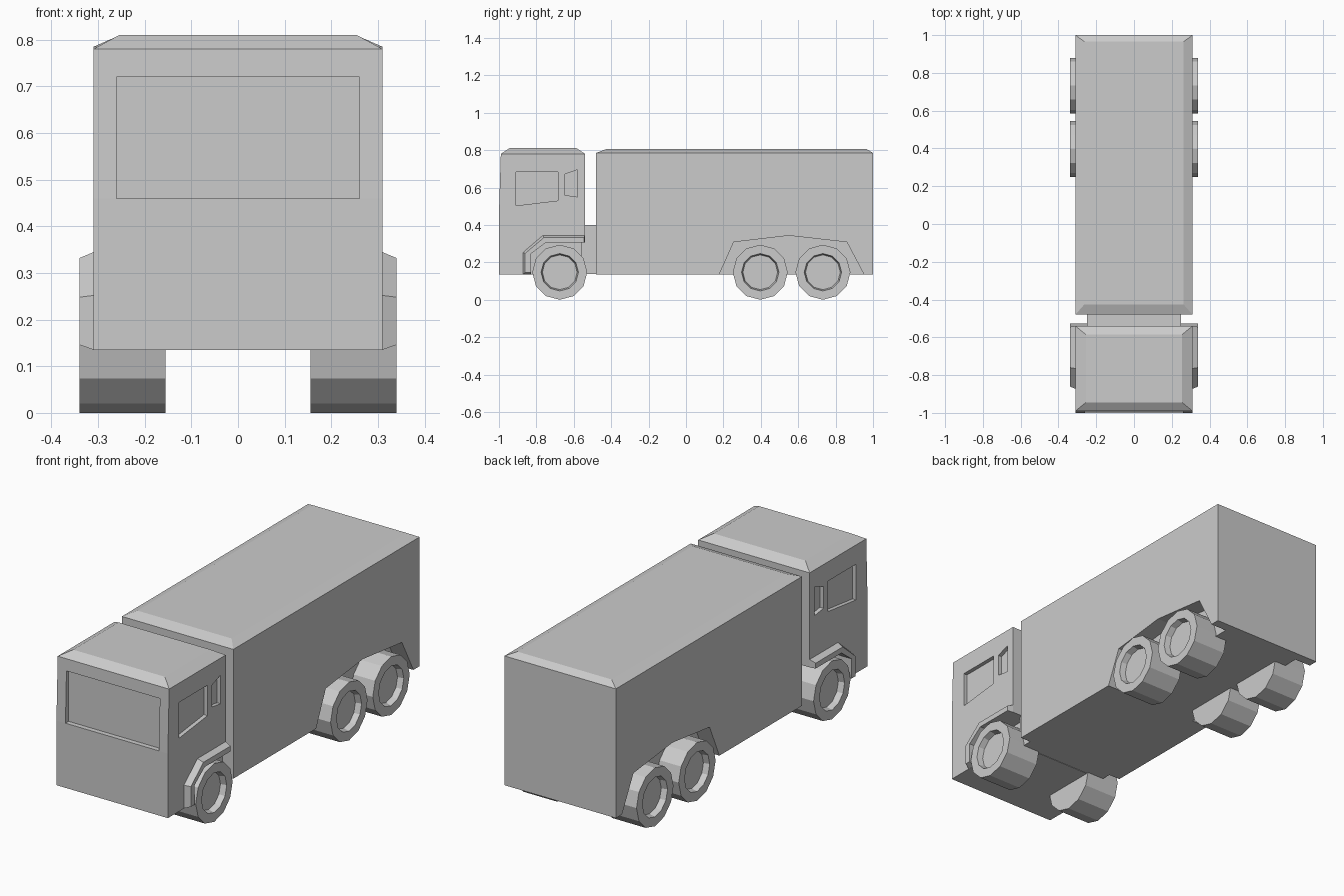
import bpy, bmesh, math

if "Cube" in bpy.data.objects:
    bpy.data.objects.remove(bpy.data.objects["Cube"])


def add_object(name, bm):
    bmesh.ops.recalc_face_normals(bm, faces=bm.faces)
    mesh = bpy.data.meshes.new(name)
    bm.to_mesh(mesh)
    bm.free()
    obj = bpy.data.objects.new(name, mesh)
    bpy.context.collection.objects.link(obj)
    return obj


def loft(name, rings):
    """Closed solid through matching rings of points."""
    bm = bmesh.new()
    loops = [[bm.verts.new(p) for p in ring] for ring in rings]
    n = len(loops[0])
    for a, b in zip(loops, loops[1:]):
        for i in range(n):
            j = (i + 1) % n
            bm.faces.new((a[i], a[j], b[j], b[i]))
    bm.faces.new(loops[0])
    bm.faces.new(loops[-1])
    return add_object(name, bm)


def stack(name, levels):
    """Body from rectangular levels: half width, front y, back y, z."""
    return loft(name, [[(-w, f, z), (w, f, z), (w, b, z), (-w, b, z)]
                       for w, f, b, z in levels])


def side_prism(name, profile, x0, x1, outer=None):
    """Extrude a (y, z) profile along x, optionally to a different end profile."""
    return loft(name, [[(x0, y, z) for y, z in profile],
                       [(x1, y, z) for y, z in (outer or profile)]])


def cut(target, cutter):
    mod = target.modifiers.new("cut", 'BOOLEAN')
    mod.operation = 'DIFFERENCE'
    mod.solver = 'EXACT'
    mod.object = cutter
    bpy.context.view_layer.objects.active = target
    bpy.ops.object.modifier_apply(modifier=mod.name)
    bpy.data.objects.remove(cutter)


def wheel(name, side, y):
    """Twelve-sided tyre with a recessed hub on the outer face."""
    r = 0.147
    rings = []
    for radius, x in ((r, 0.155), (r, 0.34), (0.1, 0.34), (0.093, 0.31)):
        rings.append([(side * x,
                       y + radius * math.sin(k * math.pi / 6),
                       r + radius * math.cos(k * math.pi / 6)) for k in range(12)])
    return loft(name, rings)


# Cab, cargo box and the chassis block joining them
cab = stack("cab", [(0.31, -1.0, -0.54, 0.135), (0.31, -1.0, -0.54, 0.46),
                    (0.31, -0.99, -0.54, 0.78), (0.255, -0.945, -0.585, 0.81)])
cargo_box = stack("cargo_box", [(0.31, -0.48, 1.0, 0.135), (0.31, -0.48, 1.0, 0.785),
                                (0.262, -0.425, 0.965, 0.806)])
stack("chassis_link", [(0.25, -0.56, -0.46, 0.137), (0.25, -0.56, -0.46, 0.4)])

# Recessed windscreen
cut(cab, stack("windscreen_cutter", [(0.26, -1.1, -0.975, 0.46),
                                     (0.26, -1.1, -0.975, 0.72)]))

door_window = [(-0.91, 0.503), (-0.685, 0.53), (-0.685, 0.683), (-0.91, 0.683)]
rear_window = [(-0.65, 0.56), (-0.58, 0.55), (-0.58, 0.695), (-0.65, 0.67)]
front_well = [(-0.83, 0.1), (-0.83, 0.245), (-0.75, 0.305), (-0.5, 0.305), (-0.5, 0.1)]
rear_well = [(0.162, 0.1), (0.255, 0.308), (0.55, 0.343), (0.86, 0.308), (0.97, 0.1)]
fender_inner = [(-0.873, 0.135), (-0.873, 0.252), (-0.765, 0.345), (-0.54, 0.345),
                (-0.54, 0.305), (-0.75, 0.305), (-0.83, 0.245), (-0.83, 0.135)]
fender_outer = [(-0.86, 0.146), (-0.86, 0.248), (-0.76, 0.332), (-0.545, 0.332),
                (-0.545, 0.305), (-0.75, 0.305), (-0.83, 0.245), (-0.83, 0.146)]

for side, label in ((1, "right"), (-1, "left")):
    # Side windows and wheel wells
    for profile in (door_window, rear_window):
        cut(cab, side_prism("window_cutter", profile, side * 0.29, side * 0.4))
    cut(cab, side_prism("well_cutter", front_well, side * 0.22, side * 0.4))
    cut(cargo_box, side_prism("well_cutter", rear_well, side * 0.22, side * 0.4))
    # Raised fender over the front wheel
    side_prism("fender_" + label, fender_inner, side * 0.309, side * 0.34, fender_outer)
    # One front and two rear wheels
    for axle, y in (("front", -0.675), ("middle", 0.397), ("rear", 0.732)):
        wheel(f"{axle}_wheel_{label}", side, y)
